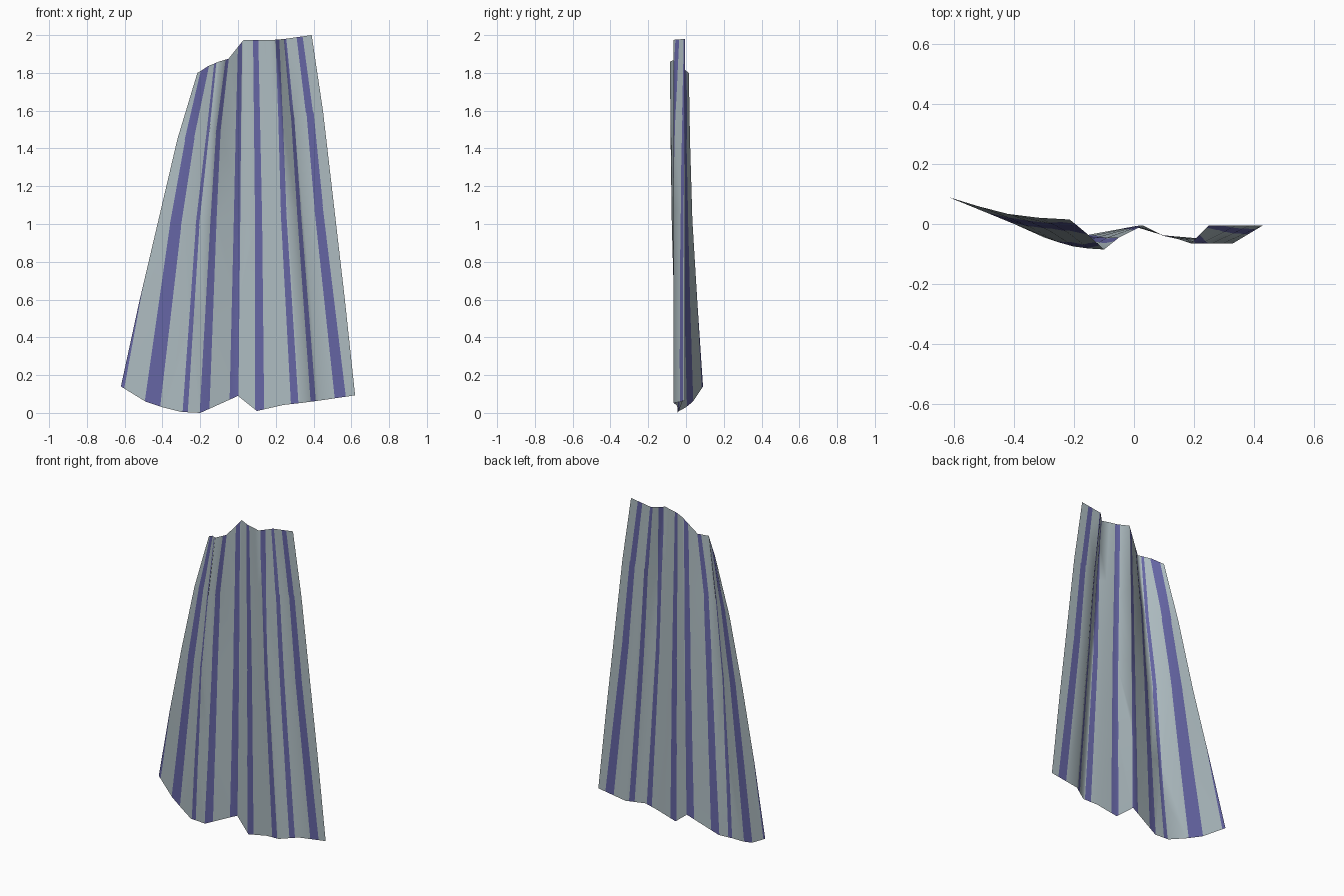
import bpy, bmesh
from mathutils import Vector

if "Cube" in bpy.data.objects:
    bpy.data.objects.remove(bpy.data.objects["Cube"])

# Pleat lines of the hanging cloth: top (x, y, z) and hem (x, y, z)
PLEATS = [
    ((-.215, .015, 1.80), (-.62, .09, .14)),
    ((-.19, -.005, 1.815), (-.49, .037, .06)),
    ((-.16, -.03, 1.835), (-.40, 0, .03)),
    ((-.10, -.085, 1.86), (-.30, -.045, .005)),
    ((-.05, -.045, 1.875), (-.20, -.045, 0)),
    ((.03, -.005, 1.975), (0, -.008, .09)),
    ((.10, -.04, 1.975), (.10, -.038, .01)),
    ((.145, -.05, 1.975), (.24, -.05, .042)),
    ((.19, -.065, 1.975), (.33, -.065, .052)),
    ((.25, -.005, 1.98), (.43, -.005, .065)),
    ((.39, -.005, 2.0), (.62, -.005, .093)),
]
# How far x, y and z have moved from top to hem at each row
ROWS = [(0, 0, 0), (.26, .08, .21), (.51, .25, .47), (.76, .6, .73), (1, 1, 1)]

# Stripes: left x at four heights, then width at top and hem
HEIGHTS = (1.95, 1.5, 1.03, .05)
STRIPES = [
    ((-.36, -.42, -.49, -.70), .08, .08),
    ((-.165, -.27, -.355, -.495), .035, .085),
    ((-.115, -.165, -.22, -.29), .010, .027),
    ((-.055, -.115, -.145, -.20), .015, .05),
    ((0, -.012, -.022, -.045), .022, .047),
    ((.08, .085, .09, .09), .028, .048),
    ((.20, .215, .228, .28), .02, .04),
    ((.245, .285, .315, .385), .014, .028),
    ((.315, .37, .41, .515), .033, .06),
]


def material(name, rgb):
    m = bpy.data.materials.new(name)
    m.diffuse_color = (*rgb, 1)
    m.use_nodes = True
    m.node_tree.nodes["Principled BSDF"].inputs["Base Color"].default_value = m.diffuse_color
    return m


def edges_at(stripe, i):
    """Left and right x of a stripe at height i."""
    xs, w0, w1 = stripe
    t = (HEIGHTS[0] - HEIGHTS[i]) / (HEIGHTS[0] - HEIGHTS[-1])
    if stripe is STRIPES[0]:            # edge stripe narrows out of the cloth
        return -.9, (-.30, -.36, -.436, -.617)[i]
    return xs[i], xs[i] + w0 + (w1 - w0) * t


# Pleated cloth
bm = bmesh.new()
row_id = bm.faces.layers.int.new("row")
grid = [[bm.verts.new([a + (b - a) * f for a, b, f in zip(top, hem, fr)])
         for top, hem in PLEATS] for fr in ROWS]
for r in range(len(ROWS) - 1):
    for c in range(len(PLEATS) - 1):
        f = bm.faces.new((grid[r][c], grid[r + 1][c], grid[r + 1][c + 1], grid[r][c + 1]))
        f[row_id] = r

# Triangulate so that the cuts stay clean, then cut the stripe edges row by row
bmesh.ops.triangulate(bm, faces=bm.faces[:])
for r in range(len(ROWS) - 1):
    s = min(r, 2)
    for stripe in STRIPES:
        for side in (0, 1):
            p = Vector((edges_at(stripe, s)[side], 0, HEIGHTS[s]))
            q = Vector((edges_at(stripe, s + 1)[side], 0, HEIGHTS[s + 1]))
            n = (q - p).cross(Vector((0, 1, 0))).normalized()
            faces = [f for f in bm.faces if f[row_id] == r]
            geom = faces + list({e for f in faces for e in f.edges}) \
                + list({v for f in faces for v in f.verts})
            bmesh.ops.bisect_plane(bm, geom=geom, dist=1e-5, plane_co=p, plane_no=n)

# Colour faces lying inside a stripe
for f in bm.faces:
    f.smooth = True
    c = f.calc_center_median()
    s = min(f[row_id], 2)
    t = (HEIGHTS[s] - c.z) / (HEIGHTS[s] - HEIGHTS[s + 1])
    for stripe in STRIPES:
        a, b = edges_at(stripe, s), edges_at(stripe, s + 1)
        if a[0] + (b[0] - a[0]) * t < c.x < a[1] + (b[1] - a[1]) * t:
            f.material_index = 1

mesh = bpy.data.meshes.new("pleated_cloth")
bm.to_mesh(mesh)
bm.free()
mesh.materials.append(material("pale grey blue", (.42, .50, .53)))
mesh.materials.append(material("violet blue", (.13, .13, .37)))
obj = bpy.data.objects.new("pleated_cloth", mesh)
bpy.context.collection.objects.link(obj)
